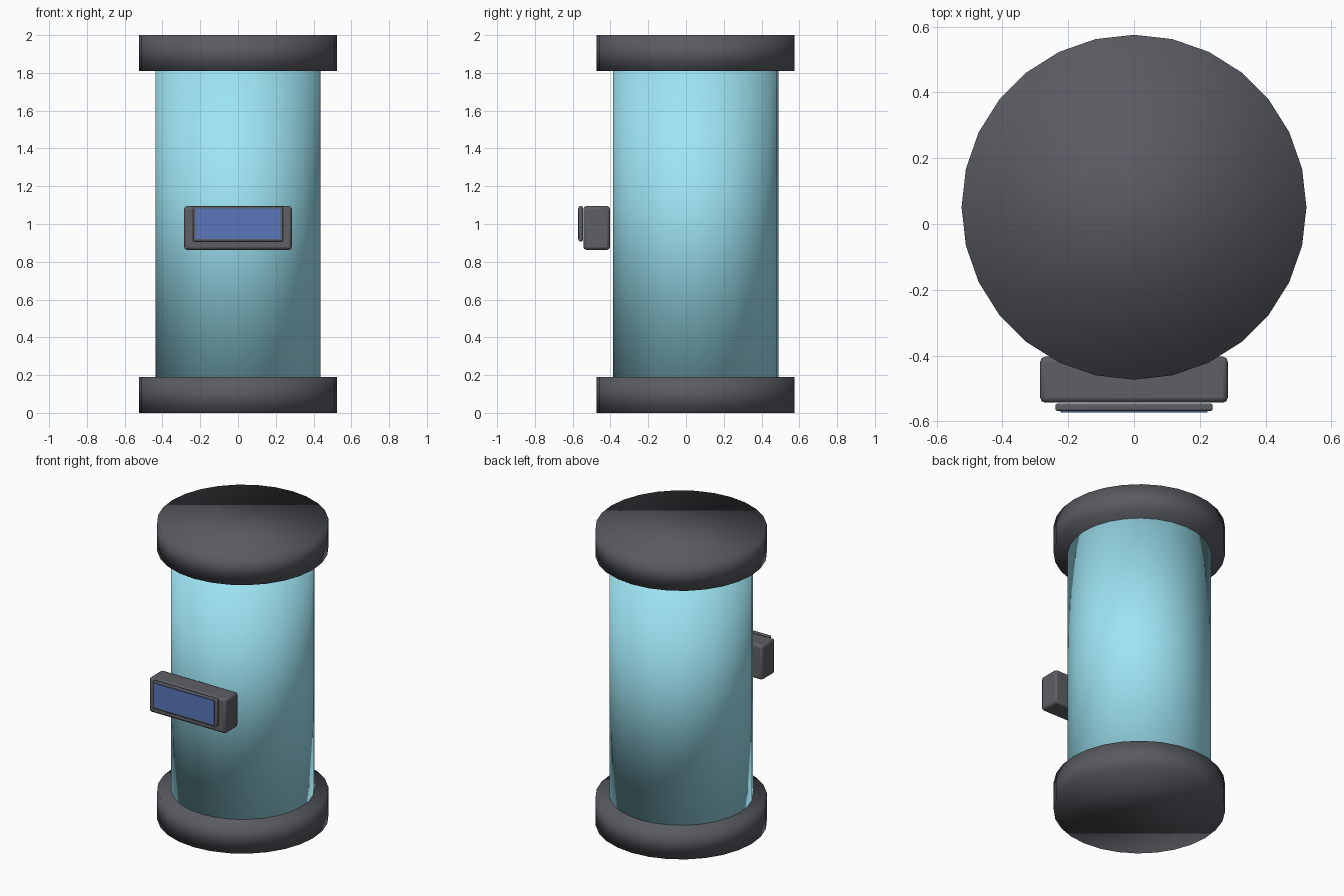
import bpy

if "Cube" in bpy.data.objects:
    bpy.data.objects.remove(bpy.data.objects["Cube"])


def material(name, color):
    m = bpy.data.materials.new(name)
    m.diffuse_color = color
    m.use_nodes = True
    m.node_tree.nodes["Principled BSDF"].inputs["Base Color"].default_value = m.diffuse_color
    return m


def drum(name, radius, z0, z1, mat):
    bpy.ops.mesh.primitive_cylinder_add(vertices=28, radius=radius, depth=z1 - z0,
                                        location=(0, 0.051, (z0 + z1) / 2))
    ob = bpy.context.object
    ob.name = name
    bpy.ops.object.shade_smooth()
    ob.data.materials.append(mat)
    return ob


def box(name, lo, hi, bevel, mat):
    bpy.ops.mesh.primitive_cube_add(size=1, location=[(a + b) / 2 for a, b in zip(lo, hi)])
    ob = bpy.context.object
    ob.name = name
    ob.scale = [b - a for a, b in zip(lo, hi)]
    bpy.ops.object.transform_apply(location=False, rotation=False, scale=True)
    if bevel:
        mod = ob.modifiers.new("bevel", 'BEVEL')
        mod.width = bevel
        mod.segments = 2
        bpy.ops.object.shade_smooth_by_angle()
    ob.data.materials.append(mat)
    return ob


dark = material("dark_metal", (0.10, 0.105, 0.12, 1))
casing = material("casing", (0.11, 0.115, 0.125, 1))
glass = material("glass", (0.34, 0.78, 0.90, 1))
blue = material("screen_blue", (0.10, 0.18, 0.50, 1))

# Tank body and its two end caps
drum("base_cap", 0.524, 0.0, 0.19, dark)
drum("top_cap", 0.524, 1.81, 2.0, dark)
drum("glass_tube", 0.438, 0.19, 1.81, glass)

# Control panel: housing, screen frame and screen face
box("panel_housing", (-0.285, -0.543, 0.863), (0.285, -0.403, 1.095), 0.015, casing)
box("screen_frame", (-0.239, -0.568, 0.908), (0.239, -0.546, 1.094), 0.006, casing)
box("screen", (-0.224, -0.573, 0.921), (0.224, -0.564, 1.083), 0, blue)
